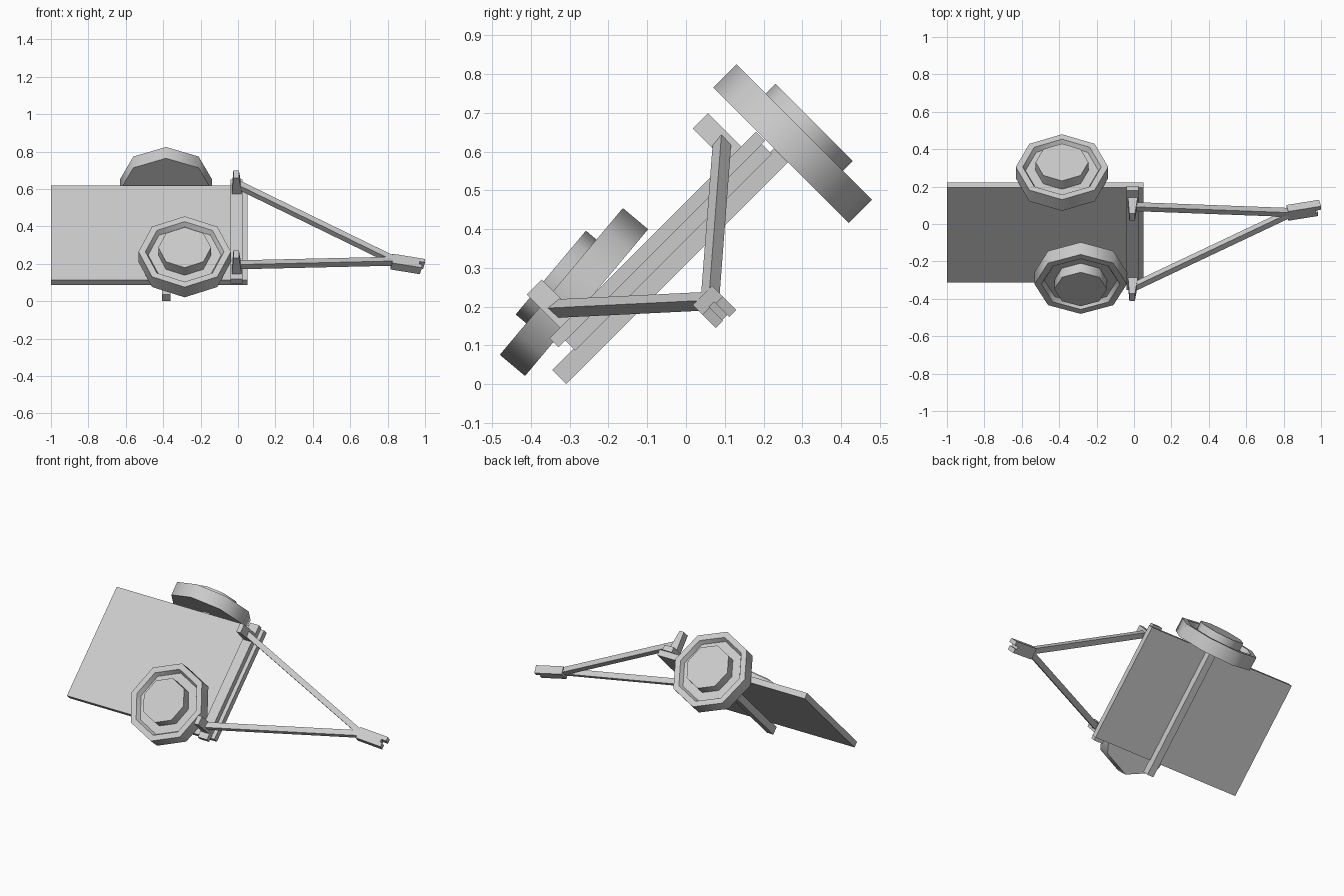
import bpy
import bmesh
import math
from mathutils import Matrix, Vector

cube = bpy.data.objects.get("Cube")
if cube:
    bpy.data.objects.remove(cube, do_unlink=True)

gray = bpy.data.materials.new("light_gray")
gray.use_nodes = True
GRAY = (0.6, 0.6, 0.6, 1)
gray.diffuse_color = GRAY
gray.node_tree.nodes["Principled BSDF"].inputs["Base Color"].default_value = GRAY

# The whole cart leans: local axes are length, width across the bed, and bed normal
LEAN = Matrix.Rotation(math.radians(45), 4, "X")


def make(name, bm, matrix, smooth=False):
    bmesh.ops.recalc_face_normals(bm, faces=bm.faces[:])
    mesh = bpy.data.meshes.new(name)
    bm.to_mesh(mesh)
    bm.free()
    if smooth:
        mesh.shade_smooth()
        mesh.set_sharp_from_angle(angle=math.radians(50))
    mesh.materials.append(gray)
    obj = bpy.data.objects.new(name, mesh)
    obj.matrix_world = matrix
    bpy.context.collection.objects.link(obj)
    return obj


def box(name, xs, ss, ts, top=None):
    """Box from three ranges; top gives an optional narrower length range."""
    bm = bmesh.new()
    bmesh.ops.create_cube(bm, size=1)
    for v in bm.verts:
        i, j, k = (int(c > 0) for c in v.co)
        x = top[i] if top and k else xs[i]
        v.co = (x, ss[j], ts[k])
    return make(name, bm, LEAN)


def beam(name, start, end, width, height):
    """Rectangular bar between two points, kept square to the bed."""
    bm = bmesh.new()
    bmesh.ops.create_cube(bm, size=1)
    a, b = Vector(start), Vector(end)
    axis = (b - a).normalized()
    side = Vector((0, 0, 1)).cross(axis).normalized()
    up = axis.cross(side)
    for v in bm.verts:
        c = v.co.copy()
        v.co = a.lerp(b, c.x + 0.5) + side * c.y * width + up * c.z * height
    return make(name, bm, LEAN)


def wheel(name, centre, tilt):
    """Eight-sided wheel with a recessed rim and a raised hub."""
    profile = [(0, -0.0425), (0.247, -0.0425), (0.247, 0.0425), (0.21, 0.0425),
               (0.195, 0.015), (0.141, 0.015), (0.141, 0.078), (0, 0.078)]
    bm = bmesh.new()
    verts = [bm.verts.new((r, 0, z)) for r, z in profile]
    edges = [bm.edges.new(pair) for pair in zip(verts, verts[1:])]
    bmesh.ops.spin(bm, geom=verts + edges, cent=(0, 0, 0), axis=(0, 0, 1),
                   angle=math.tau, steps=8, use_duplicate=False)
    bmesh.ops.remove_doubles(bm, verts=bm.verts[:], dist=0.0005)
    place = Matrix.Translation(centre) @ Matrix.Rotation(math.radians(tilt), 4, "X")
    return make(name, bm, place, smooth=True)


# Bed, axle underneath and front cross bar on top
box("bed", (-1, 0.05), (-0.141, 0.576), (0.263, 0.30))
box("axle", (-0.405, -0.36), (-0.218, 0.590), (0.219, 0.270))
box("cross_bar", (-0.04, 0.025), (-0.165, 0.588), (0.30, 0.333))

# Tapered posts and the arms that run from them to the hitch
for side, s in (("left", 0.5065), ("right", -0.0995)):
    box(side + "_post", (-0.032, 0.02), (s - 0.0275, s + 0.0275), (0.333, 0.454),
        top=(-0.025, 0.005))
    beam(side + "_arm", (0, s, 0.375), (0.84, 0.195, 0.108), 0.034, 0.034)

# Hitch with a forked end
beam("hitch", (0.82, 0.192, 0.108), (0.965, 0.192, 0.075), 0.07, 0.05)
beam("long_prong", (0.95, 0.214, 0.0785), (0.995, 0.214, 0.068), 0.026, 0.05)
beam("short_prong", (0.95, 0.17, 0.0785), (0.978, 0.17, 0.072), 0.026, 0.05)

# One wheel on the axle, one loose wheel lying above the bed
wheel("mounted_wheel", (-0.385, 0.275, 0.62), -45)
wheel("loose_wheel", (-0.285, -0.289, 0.2375), 50)
